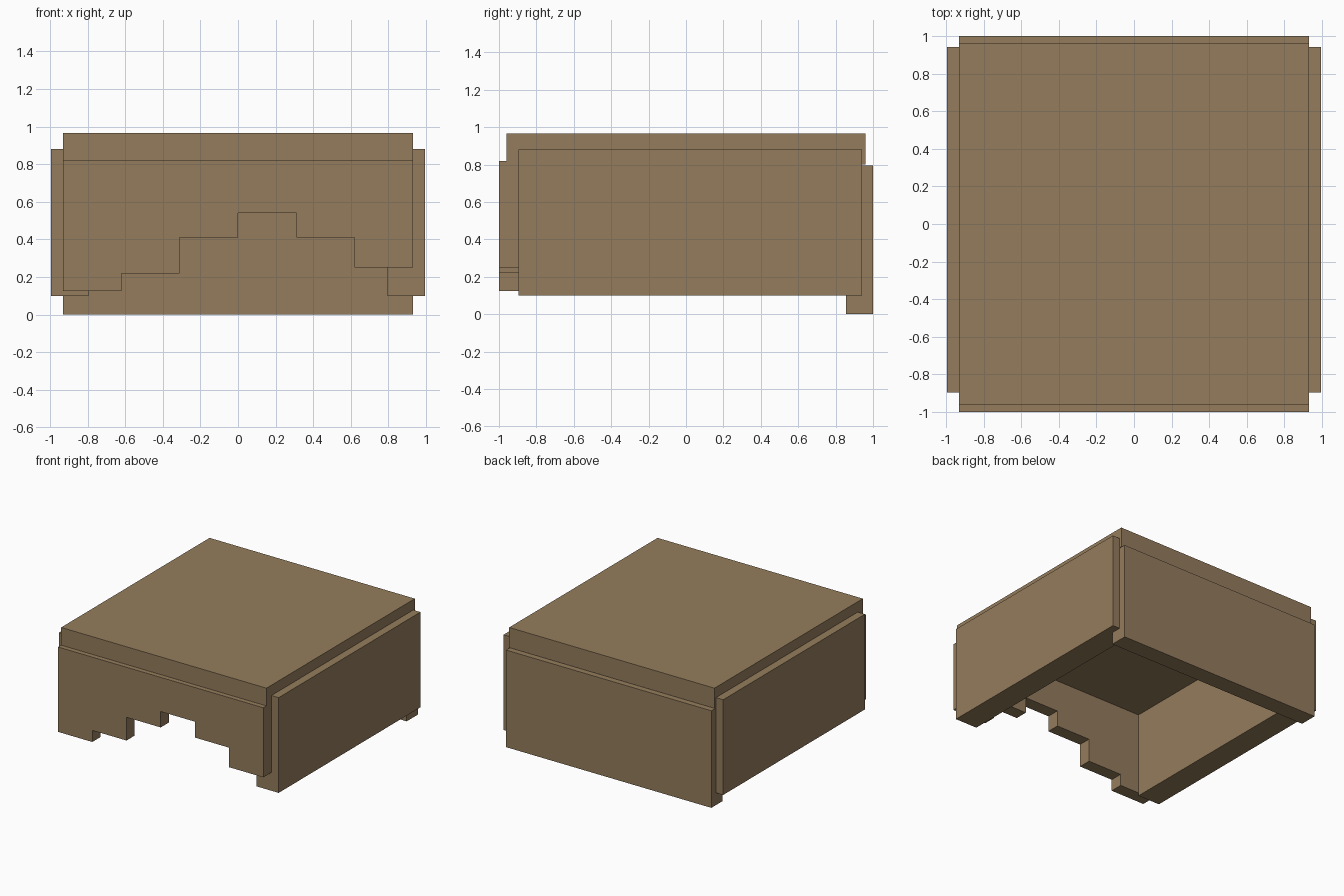
import bpy
import bmesh

default = bpy.data.objects.get("Cube")
if default:
    bpy.data.objects.remove(default, do_unlink=True)

# Single wood colour
wood = bpy.data.materials.new("brown_wood")
wood.use_nodes = True
colour = (0.296, 0.202, 0.107, 1)
wood.diffuse_color = colour
wood.node_tree.nodes["Principled BSDF"].inputs["Base Color"].default_value = colour


def panel(name, outline, y0, y1):
    """Extrude an x-z outline from y0 to y1."""
    bm = bmesh.new()
    face = bm.faces.new([bm.verts.new((x, y0, z)) for x, z in outline])
    result = bmesh.ops.extrude_face_region(bm, geom=[face])
    moved = [v for v in result["geom"] if isinstance(v, bmesh.types.BMVert)]
    bmesh.ops.translate(bm, verts=moved, vec=(0, y1 - y0, 0))
    bmesh.ops.recalc_face_normals(bm, faces=bm.faces)
    mesh = bpy.data.meshes.new(name)
    bm.to_mesh(mesh)
    bm.free()
    mesh.materials.append(wood)
    obj = bpy.data.objects.new(name, mesh)
    bpy.context.collection.objects.link(obj)
    return obj


def box(name, x0, x1, y0, y1, z0, z1):
    return panel(name, [(x0, z0), (x1, z0), (x1, z1), (x0, z1)], y0, y1)


W = 0.93

# Lid, back wall and the two side walls
box("lid", -W, W, -0.96, 0.96, 0.80, 0.965)
box("back_wall", -W, W, 0.855, 1.0, 0.0, 0.795)
for name, s in (("left_wall", 1), ("right_wall", -1)):
    box(name, *sorted((s * 0.795, s * 0.995)), -0.895, 0.94, 0.10, 0.88)

# Front wall with a stepped lower edge: equal-width steps of varying height
heights = [0.125, 0.22, 0.41, 0.54, 0.41, 0.25]
step = 2 * W / len(heights)
outline = [(W, 0.82), (-W, 0.82)]
for i, z in enumerate(heights):
    outline += [(-W + i * step, z), (-W + (i + 1) * step, z)]
panel("front_wall", outline, -1.0, -0.895)
